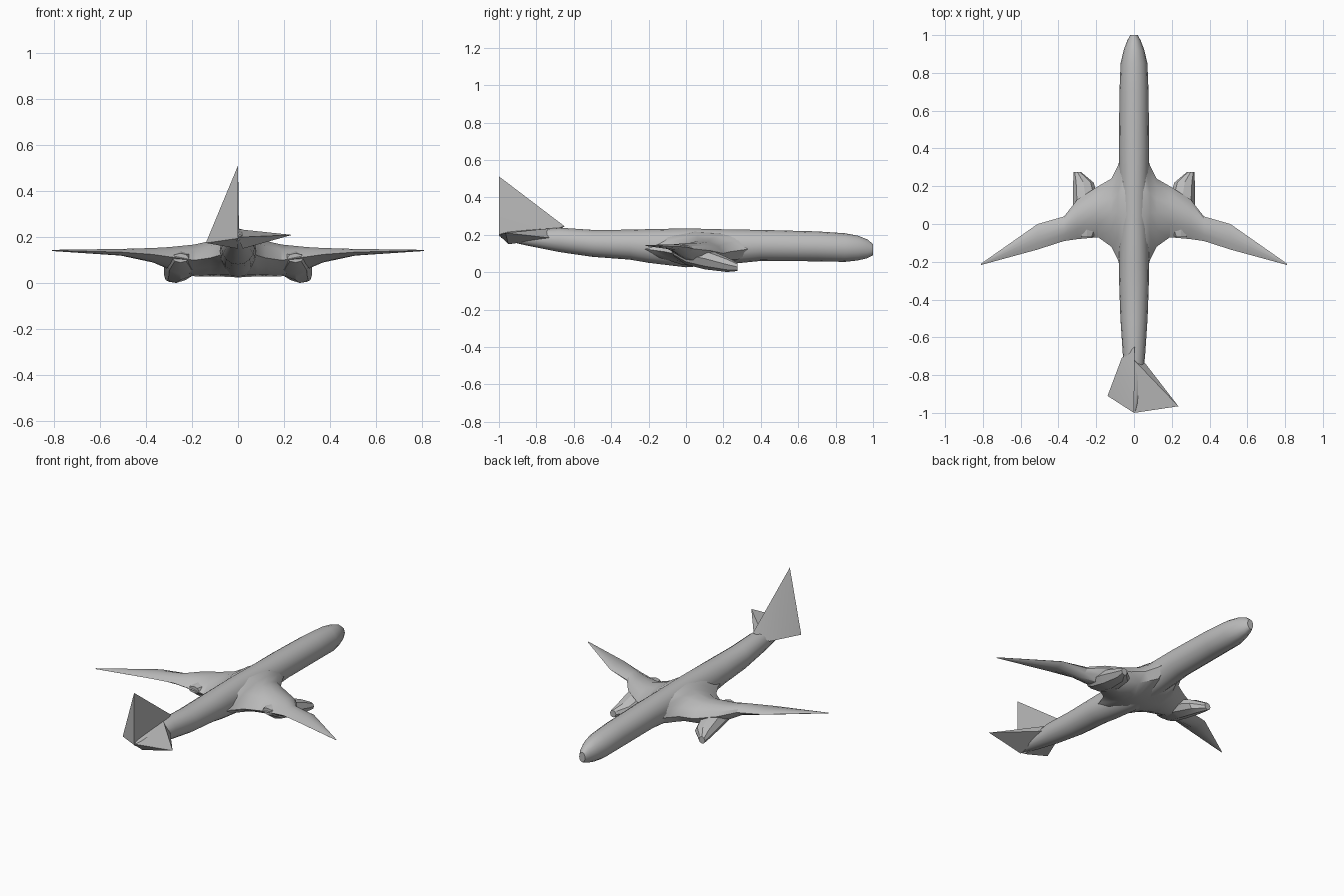
import bpy, bmesh, math
from mathutils import Vector

cube = bpy.data.objects.get("Cube")
if cube:
    bpy.data.objects.remove(cube, do_unlink=True)

GREY = (0.5, 0.5, 0.5, 1)
grey = bpy.data.materials.new("plain_grey")
grey.use_nodes = True
grey.diffuse_color = GREY
grey.node_tree.nodes["Principled BSDF"].inputs["Base Color"].default_value = GREY


def finish(name, bm, angle=30, mirror=False):
    bmesh.ops.recalc_face_normals(bm, faces=bm.faces)
    mesh = bpy.data.meshes.new(name)
    bm.to_mesh(mesh)
    bm.free()
    mesh.materials.append(grey)
    obj = bpy.data.objects.new(name, mesh)
    bpy.context.collection.objects.link(obj)
    if mirror:
        obj.modifiers.new("Mirror", 'MIRROR')
    bpy.ops.object.select_all(action='DESELECT')
    bpy.context.view_layer.objects.active = obj
    obj.select_set(True)
    bpy.ops.object.shade_smooth_by_angle(angle=math.radians(angle))
    return obj


def loft(name, rings, **options):
    """Skin a row of closed rings and cap both ends."""
    bm = bmesh.new()
    rows = [[bm.verts.new(p) for p in ring] for ring in rings]
    n = len(rows[0])
    for a, b in zip(rows, rows[1:]):
        for i in range(n):
            j = (i + 1) % n
            bm.faces.new((a[i], a[j], b[j], b[i]))
    bm.faces.new(rows[0])
    bm.faces.new(rows[-1])
    return finish(name, bm, **options)


def oval(y, x, half_width, low, high, n):
    mid, r = (low + high) / 2, (high - low) / 2
    turns = [math.tau * i / n for i in range(n)]
    return [(x + half_width * math.cos(t), y, mid + r * math.sin(t)) for t in turns]


def wing_section(x, lead, trail, mid, top, low):
    """Closed aerofoil outline from leading edge over the top and back."""
    upper = [(0, 0), (.1, .55), (.3, .92), (.5, 1), (.75, .7), (1, 0)]
    lower = [(.8, .5), (.6, .9), (.4, 1), (.15, .6)]
    ring = [(x, lead + (trail - lead) * f, mid + (top - mid) * h) for f, h in upper]
    return ring + [(x, lead + (trail - lead) * f, mid + (low - mid) * h) for f, h in lower]


def hull(name, points):
    bm = bmesh.new()
    for p in points:
        bm.verts.new(Vector(p))
    result = bmesh.ops.convex_hull(bm, input=bm.verts)
    loose = {g for g in result["geom_interior"] if isinstance(g, bmesh.types.BMVert)}
    bmesh.ops.delete(bm, geom=list(loose), context='VERTS')
    return finish(name, bm, angle=10)


# Fuselage: position, half width, underside, top
body = [(1, .02, .09, .15), (.97, .036, .075, .175), (.92, .055, .063, .195),
        (.85, .071, .055, .208), (.7, .077, .058, .218), (.4, .08, .06, .226),
        (.25, .08, .045, .228), (0, .08, .026, .234), (-.2, .08, .05, .23),
        (-.3, .079, .067, .227), (-.5, .072, .082, .226), (-.68, .06, .108, .238),
        (-.85, .045, .142, .225), (-.95, .025, .165, .215), (-.99, .01, .185, .205)]
loft("fuselage", [oval(y, 0, w, a, b, 16) for y, w, a, b in body])

# Wings with broad blended roots
sections = [(0, .34, -.26, .13, .225, .025), (.06, .38, -.28, .13, .213, .028),
            (.085, .31, -.19, .12, .198, .03), (.12, .24, -.12, .11, .184, .03),
            (.19, .2, -.07, .1, .168, .03), (.3, .13, -.08, .115, .157, .06),
            (.37, .04, -.09, .125, .153, .09), (.51, 0, -.135, .135, .149, .12),
            (.81, -.21, -.217, .143, .145, .14)]
loft("wings", [wing_section(*s) for s in sections], mirror=True)

# Engines drooping forward under the wings
pod = [(.275, .3, .02, .006, .05), (.22, .268, .054, .001, .08), (.1, .25, .072, .015, .13),
       (0, .25, .07, .04, .145), (-.07, .25, .035, .09, .13)]
loft("engines", [oval(y, x, w, a, b, 8) for y, x, w, a, b in pod], mirror=True)

# Tail: tall wedge fin reaching the right tailplane tip, and a left tailplane
hull("fin_and_right_tailplane", [(0, -1, .512), (-.14, -.91, .175), (0, -1, .195),
                                 (.004, -.65, .246), (-.065, -.71, .19), (0, -.94, .15)])
hull("left_tailplane", [(.07, -.79, .2), (.235, -.965, .21), (0, -1, .2),
                        (0, -.72, .235), (.02, -.95, .15), (.03, -.7, .18)])
